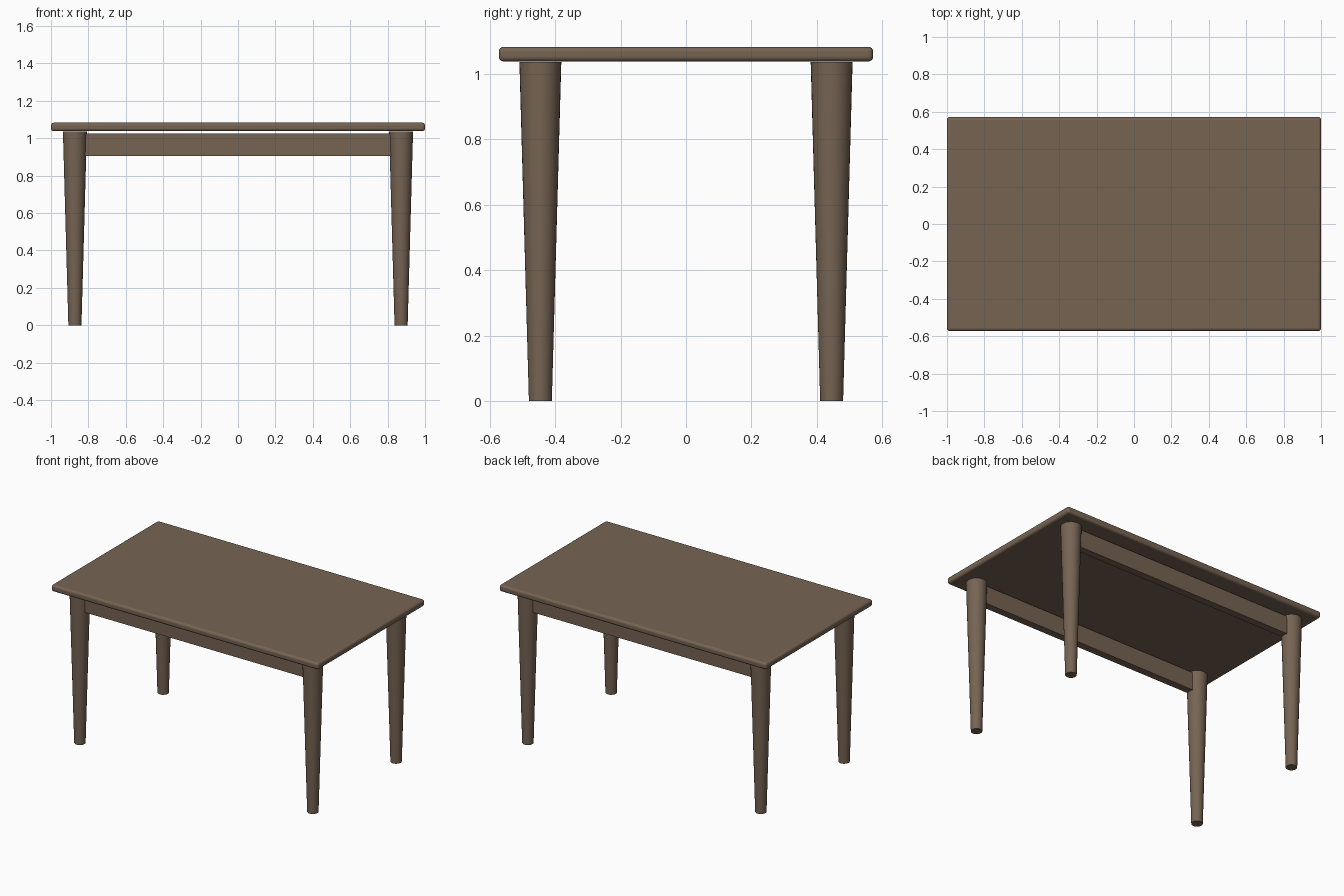
import bpy

if "Cube" in bpy.data.objects:
    bpy.data.objects.remove(bpy.data.objects["Cube"])

wood = bpy.data.materials.new("brown wood")
wood.diffuse_color = (0.181, 0.127, 0.086, 1)
wood.use_nodes = True
wood.node_tree.nodes["Principled BSDF"].inputs["Base Color"].default_value = wood.diffuse_color


def finish(name):
    ob = bpy.context.object
    ob.name = name
    ob.data.materials.append(wood)
    return ob


def box(name, centre, size, bevel=0.0):
    bpy.ops.mesh.primitive_cube_add(size=1, location=centre)
    ob = finish(name)
    ob.scale = size
    bpy.ops.object.transform_apply(location=False, rotation=False, scale=True)
    if bevel:
        mod = ob.modifiers.new("rounded edges", 'BEVEL')
        mod.width = bevel
        mod.segments = 4
        bpy.ops.object.shade_smooth_by_angle(angle=0.6)
    return ob


# Tabletop with rounded edges
box("tabletop", (0, 0, 1.0605), (2.0, 1.144, 0.045), 0.015)

for sy, side in ((-1, "front"), (1, "back")):
    # Long rail under the top, stopping inside the legs
    box(side + "_rail", (0, sy * 0.445, 0.966), (1.635, 0.05, 0.121))
    # Tapered round legs
    for sx, hand in ((-1, "left"), (1, "right")):
        bpy.ops.mesh.primitive_cone_add(
            vertices=32, radius1=0.035, radius2=0.064, depth=1.036,
            location=(sx * 0.872, sy * 0.445, 0.518))
        finish(f"{side}_{hand}_leg")
        bpy.ops.object.shade_smooth_by_angle(angle=0.6)
